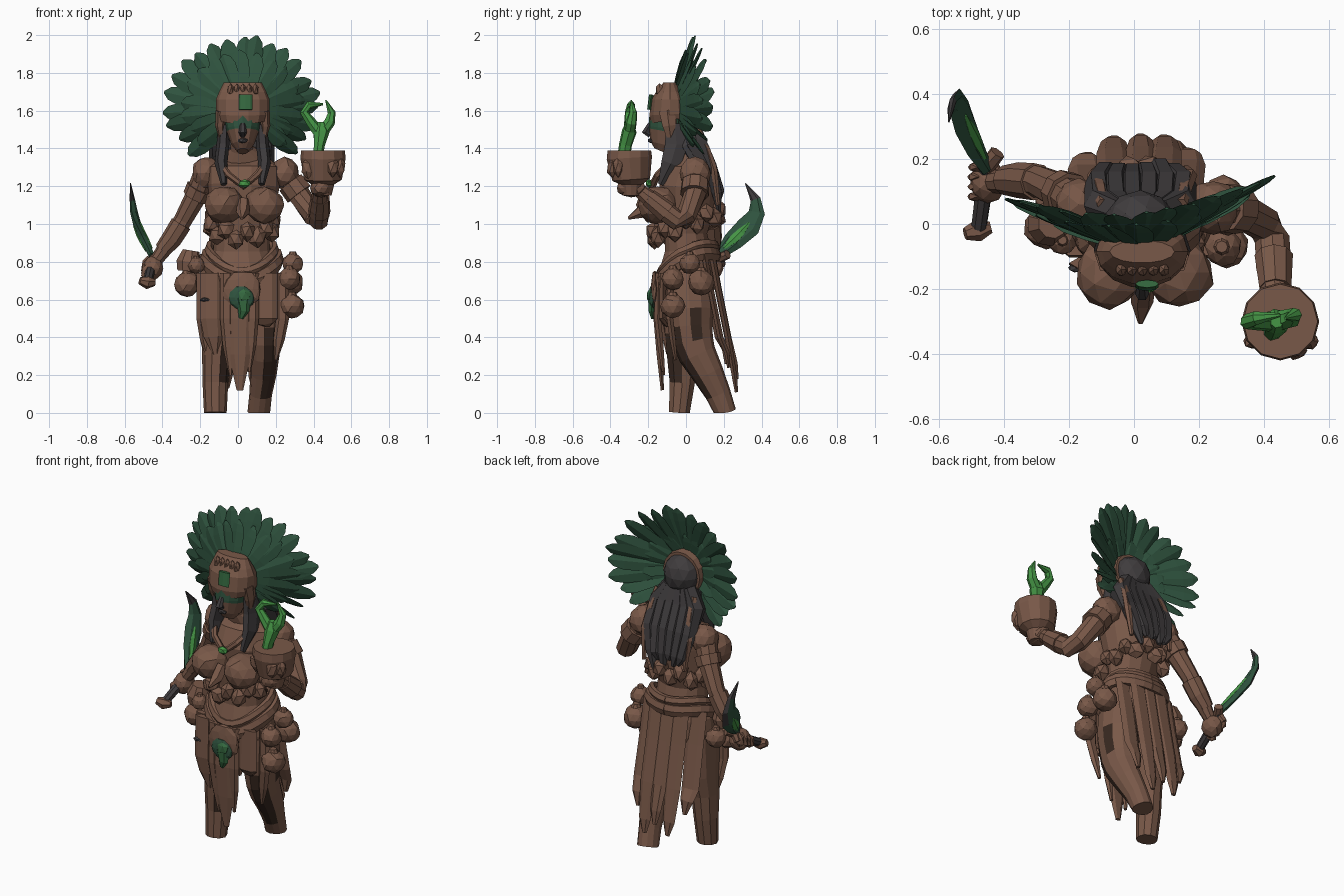
import bpy, bmesh, math, random
from mathutils import Vector

random.seed(4)


def material(name, rgb):
    m = bpy.data.materials.new(name)
    m.diffuse_color = (*rgb, 1)
    return m


BROWN = material("brown", (0.19, 0.098, 0.065))
DARK = material("dark_brown", (0.04, 0.022, 0.015))
GREY = material("charcoal", (0.05, 0.045, 0.047))
GREEN = material("feather_green", (0.028, 0.085, 0.048))
LEAF = material("leaf_green", (0.035, 0.14, 0.05))
BRIGHT = material("bright_green", (0.06, 0.3, 0.06))


def finish(name, bm, *mats):
    for v in bm.verts:
        v.co.z = max(v.co.z, 0)
    bmesh.ops.recalc_face_normals(bm, faces=bm.faces)
    me = bpy.data.meshes.new(name)
    bm.to_mesh(me)
    bm.free()
    for m in mats:
        me.materials.append(m)
    ob = bpy.data.objects.new(name, me)
    bpy.context.collection.objects.link(ob)
    return ob


def sweep(name, pts, mat, n=10, normal=(0, -1, 0), rule=None, mat2=None):
    """Elliptic sections (x, y, z, half width, half depth) joined along a path."""
    bm = bmesh.new()
    rings = []
    for i, p in enumerate(pts):
        a, b = pts[max(i - 1, 0)], pts[min(i + 1, len(pts) - 1)]
        t = (Vector(b[:3]) - Vector(a[:3])).normalized()
        side = t.cross(Vector(normal)).normalized()
        up = side.cross(t)
        w, d = p[3], p[4] if len(p) > 4 else p[3]
        angs = [2 * math.pi * k / n for k in range(n)]
        rings.append([bm.verts.new(Vector(p[:3]) + side * w * math.cos(q) + up * d * math.sin(q)) for q in angs])
    for r, s in zip(rings, rings[1:]):
        for k in range(n):
            bm.faces.new((r[k], r[(k + 1) % n], s[(k + 1) % n], s[k]))
    bm.faces.new(rings[0])
    bm.faces.new(rings[-1])
    bmesh.ops.recalc_face_normals(bm, faces=bm.faces)
    if rule:
        for f in bm.faces:
            f.material_index = int(rule(f.calc_center_median(), f.normal))
    return finish(name, bm, mat, *([mat2] if mat2 else []))


def ball(name, loc, size, mat, sub=2, jitter=0.06):
    bm = bmesh.new()
    bmesh.ops.create_icosphere(bm, subdivisions=sub, radius=1)
    s = size if isinstance(size, tuple) else (size,) * 3
    for v in bm.verts:
        v.co *= 1 + random.uniform(-jitter, jitter)
        v.co = Vector(loc) + Vector((v.co.x * s[0], v.co.y * s[1], v.co.z * s[2]))
    return finish(name, bm, mat)


# torso and neck
sweep("torso", [(0.02, 0, 0.55, 0.17, 0.12), (0.02, 0.01, 0.68, 0.2, 0.15), (0.02, 0.01, 0.77, 0.19, 0.15),
                (0.02, 0.01, 0.86, 0.15, 0.125), (0.02, 0, 0.95, 0.145, 0.115), (0.02, 0.01, 1.06, 0.165, 0.14),
                (0.03, 0.01, 1.2, 0.19, 0.155), (0.03, 0.03, 1.3, 0.19, 0.13), (0.03, 0.02, 1.36, 0.11, 0.085),
                (0.02, -0.02, 1.4, 0.06, 0.055), (0.02, -0.05, 1.48, 0.055, 0.055)], BROWN, 14)
for x in (-0.075, 0.14):
    ball("breast", (x, -0.15, 1.1), (0.105, 0.11, 0.1), BROWN)
sweep("pendant", [(0.03, -0.19, 1.12, 0.035), (0.025, -0.24, 1.06, 0.035), (0.02, -0.305, 1.03, 0.008)], BROWN, 6)
sweep("necklace", [(-0.1, -0.08, 1.33, 0.016), (-0.05, -0.15, 1.26, 0.018), (0.03, -0.18, 1.2, 0.02),
                   (0.1, -0.15, 1.26, 0.018), (0.15, -0.08, 1.33, 0.016)], BROWN, 6)
ball("necklace_gem", (0.035, -0.195, 1.215), (0.035, 0.02, 0.024), BRIGHT, 1)

# charm girdle below the chest
for i in range(18):
    a = 2 * math.pi * i / 18
    y = 0.17 * math.sin(a)
    ball("girdle_charm", (0.02 + 0.17 * math.cos(a), y, 1.0 + 0.35 * y + 0.02 * (-1) ** i),
         (0.045, 0.045, 0.055), BROWN, 1, 0.15)

# legs with dark patches
sweep("left_leg", [(-0.09, -0.01, 0.66, 0.105, 0.13), (-0.105, -0.01, 0.42, 0.085, 0.105),
                   (-0.115, -0.02, 0.3, 0.075, 0.085), (-0.12, -0.02, 0.16, 0.068, 0.07),
                   (-0.12, -0.035, 0, 0.06, 0.058)], BROWN, 10,
      rule=lambda c, n: n.x > 0.4 and n.y < 0 and 0.1 < c.z < 0.4, mat2=DARK)
sweep("right_leg", [(0.11, 0.01, 0.66, 0.115, 0.13), (0.135, 0.02, 0.54, 0.105, 0.125),
                    (0.14, 0.025, 0.46, 0.095, 0.115), (0.14, 0.035, 0.38, 0.085, 0.11),
                    (0.14, 0.06, 0.31, 0.08, 0.1), (0.135, 0.115, 0.21, 0.07, 0.085),
                    (0.12, 0.17, 0.1, 0.06, 0.068), (0.11, 0.205, 0, 0.06, 0.062)], BROWN, 12,
      rule=lambda c, n: (n.y < -0.5 and n.x > 0 and 0.1 < c.z < 0.45)
      or (n.x > 0.9 and n.y > 0 and 0.38 < c.z < 0.6), mat2=DARK)

# hip sash draped lower in the middle
for dz, w in ((0, 0.038), (0.05, 0.028)):
    ring = []
    for i in range(25):
        a = math.pi / 2 + 2 * math.pi * i / 24
        c, s = math.cos(a), math.sin(a)
        ring.append((0.02 + (0.2 - dz * 0.5) * c, 0.01 + (0.155 - dz * 0.2) * s,
                     0.745 + dz + 0.07 * c * c + 0.05 * s + 0.04 * (s > 0) * s, 0.022, w))
    sweep("hip_sash", ring, BROWN, 6, (0, 0, 1))

# front loincloth strips: top x, bottom x, bottom z, half width, top y
for x0, x1, z1, w, y0 in ((0.01, 0.01, 0.12, 0.07, -0.15), (-0.06, -0.04, 0.2, 0.035, -0.145),
                          (0.075, 0.06, 0.22, 0.035, -0.145), (-0.14, -0.12, 0.31, 0.06, -0.12),
                          (-0.18, -0.155, 0.28, 0.04, -0.08), (0.15, 0.16, 0.46, 0.06, -0.12),
                          (0.235, 0.2, 0.28, 0.035, -0.08)):
    sweep("front_cloth", [(x0, y0, 0.74, w, 0.02), (x0, y0 - 0.005, 0.5, w, 0.02),
                          ((x0 + x1) / 2, y0 + 0.01, (0.5 + z1) / 2, w * 0.85, 0.018),
                          (x1, y0 + 0.025, z1, w * 0.25, 0.01)], BROWN, 6)
ball("cloth_stud", (-0.175, -0.135, 0.6), (0.03, 0.015, 0.012), GREY, 1)

# long back skirt panels: x, half width, bottom z
for i, (x, w, z1) in enumerate(((-0.14, 0.06, 0.26), (-0.06, 0.055, 0.13), (0.02, 0.05, 0.18),
                                (0.09, 0.055, 0.11), (0.16, 0.055, 0.24))):
    y = 0.165 - 2.2 * (x - 0.02) ** 2 + 0.008 * (i % 2)
    sweep("back_skirt", [(x, y - 0.025, 0.84, w, 0.018), (x, y + 0.01, 0.65, w, 0.018),
                         (x * 1.05, y + 0.06, 0.4, w * 0.95, 0.018),
                         (x * 1.05, y + 0.095, z1 + 0.08, w * 0.7, 0.016), (x, y + 0.105, z1, 0.014, 0.01)], BROWN, 6)

# belt medallion
ball("belt_disc", (0.02, -0.165, 0.655), (0.1, 0.022, 0.1), BROWN)
ball("medallion_skull", (0.02, -0.178, 0.61), (0.068, 0.022, 0.065), GREEN, 2)
ball("medallion_brow", (0.03, -0.19, 0.62), (0.04, 0.018, 0.04), LEAF, 1)
sweep("medallion_jaw", [(0.025, -0.182, 0.61, 0.045, 0.022), (0.03, -0.182, 0.54, 0.03, 0.018),
                        (0.015, -0.175, 0.5, 0.012, 0.01)], LEAF, 6)

# gourds and pouches at the hips
for x, y, z, r in ((0.29, 0.02, 0.79, 0.055), (0.275, 0.08, 0.69, 0.07), (0.285, -0.07, 0.565, 0.066),
                   (0.27, -0.07, 0.71, 0.06), (-0.27, -0.01, 0.68, 0.068), (-0.25, 0.07, 0.7, 0.058),
                   (-0.22, -0.05, 0.78, 0.045)):
    ball("gourd", (x, y, z), r, BROWN)
    sweep("gourd_neck", [(x, y, z + r * 0.8, r * 0.45), (x, y, z + r * 1.15, r * 0.3)], BROWN, 8)
sweep("pouch_lid", [(-0.265, 0, 0.75, 0.06), (-0.26, 0, 0.8, 0.07), (-0.25, 0, 0.86, 0.045)], BROWN, 9)

# lowered arm with hand
ball("left_shoulder", (-0.17, 0.06, 1.27), (0.075, 0.08, 0.085), BROWN)
sweep("left_arm", [(-0.17, 0.06, 1.27, 0.065), (-0.225, 0.1, 1.14, 0.058), (-0.29, 0.13, 1.02, 0.05),
                   (-0.35, 0.135, 0.92, 0.05), (-0.43, 0.13, 0.81, 0.035)], BROWN, 9)
sweep("left_bracer", [(-0.3, 0.13, 1.0, 0.058), (-0.35, 0.135, 0.92, 0.056), (-0.4, 0.135, 0.86, 0.045)], BROWN, 9)
sweep("left_armlet", [(-0.2, 0.085, 1.19, 0.075), (-0.225, 0.1, 1.14, 0.07)], BROWN, 9)
ball("left_hand", (-0.45, 0.13, 0.765), (0.055, 0.065, 0.065), BROWN, 2)
for i in range(4):
    ball("left_finger", (-0.48, 0.085 + 0.03 * i, 0.745 + 0.014 * i), (0.036, 0.018, 0.045), BROWN, 1)

# curved knife
sweep("knife_grip", [(-0.48, -0.03, 0.69, 0.024), (-0.465, 0.08, 0.75, 0.026), (-0.45, 0.19, 0.82, 0.024)], GREY, 8)
sweep("knife_pommel", [(-0.52, -0.03, 0.7, 0.02), (-0.48, -0.02, 0.69, 0.035), (-0.44, -0.01, 0.69, 0.018)], BROWN, 7)
sweep("knife_guard", [(-0.48, 0.19, 0.78, 0.02), (-0.45, 0.18, 0.82, 0.028), (-0.42, 0.22, 0.84, 0.025)], BROWN, 7)
BLADE = (1, -0.3, 0.1)
sweep("knife_blade", [(-0.455, 0.17, 0.83, 0.025, 0.018), (-0.495, 0.25, 0.91, 0.055, 0.02),
                      (-0.53, 0.33, 0.985, 0.065, 0.02), (-0.55, 0.375, 1.06, 0.045, 0.017),
                      (-0.56, 0.368, 1.13, 0.028, 0.012), (-0.57, 0.315, 1.215, 0.003, 0.003)], GREEN, 6, BLADE,
      rule=lambda c, n: c.z > 1.1 or (n.y > 0.6 and c.z < 1.1), mat2=GREY)
sweep("knife_inlay", [(-0.472, 0.2, 0.865, 0.01, 0.022), (-0.497, 0.255, 0.915, 0.034, 0.026),
                      (-0.515, 0.29, 0.95, 0.03, 0.026), (-0.535, 0.335, 1.0, 0.008, 0.023)], BRIGHT, 8, BLADE)

# raised arm with hand
ball("right_shoulder", (0.245, 0.05, 1.27), (0.08, 0.085, 0.085), BROWN)
sweep("right_arm", [(0.24, 0.05, 1.27, 0.065), (0.32, 0.05, 1.16, 0.06), (0.4, 0, 1.04, 0.055),
                    (0.425, -0.05, 1.02, 0.055), (0.43, -0.14, 1.09, 0.055), (0.435, -0.25, 1.18, 0.038)], BROWN, 9,
      (1, 0, 0))
sweep("right_armlet", [(0.28, 0.05, 1.22, 0.075), (0.325, 0.045, 1.16, 0.077)], BROWN, 9)
sweep("right_bracer", [(0.43, -0.1, 1.06, 0.06), (0.435, -0.2, 1.14, 0.05)], BROWN, 9, (1, 0, 0))
ball("right_hand", (0.44, -0.29, 1.19), (0.058, 0.08, 0.05), BROWN)

# ritual bowl and flame
sweep("bowl", [(0.45, -0.29, 1.15, 0.045), (0.45, -0.29, 1.21, 0.06), (0.45, -0.29, 1.235, 0.1),
               (0.45, -0.3, 1.35, 0.12), (0.45, -0.3, 1.39, 0.115), (0.45, -0.3, 1.39, 0.09),
               (0.45, -0.3, 1.37, 0.08)], BROWN, 12)
for x, y in ((0.54, -0.36), (0.5, -0.39), (0.37, -0.36)):
    ball("bowl_charm", (x, y, 1.3), (0.035, 0.03, 0.055), BROWN, 1, 0.15)
sweep("flame_stem", [(0.42, -0.33, 1.35, 0.028, 0.035), (0.43, -0.32, 1.42, 0.03, 0.035),
                     (0.44, -0.3, 1.49, 0.045, 0.04), (0.44, -0.3, 1.54, 0.02)], BRIGHT, 7)
sweep("flame_left", [(0.43, -0.3, 1.48, 0.032), (0.385, -0.3, 1.54, 0.028), (0.35, -0.3, 1.59, 0.024),
                     (0.375, -0.29, 1.63, 0.022), (0.45, -0.28, 1.635, 0.006)], BRIGHT, 7)
sweep("flame_right", [(0.44, -0.3, 1.48, 0.032), (0.485, -0.29, 1.54, 0.03), (0.495, -0.28, 1.59, 0.022),
                      (0.465, -0.29, 1.655, 0.004)], BRIGHT, 7)

# face with painted mask
sweep("face", [(0.025, -0.13, 1.385, 0.03, 0.04), (0.025, -0.115, 1.42, 0.06, 0.075),
               (0.025, -0.105, 1.49, 0.085, 0.095), (0.025, -0.1, 1.505, 0.09, 0.1),
               (0.025, -0.095, 1.56, 0.095, 0.1), (0.025, -0.08, 1.62, 0.1, 0.1)], BROWN, 12,
      rule=lambda c, n: 1.495 < c.z < 1.57 and n.y < -0.1, mat2=GREEN)
sweep("nose", [(0.025, -0.19, 1.53, 0.014), (0.025, -0.215, 1.485, 0.022), (0.025, -0.19, 1.47, 0.016)], GREY, 6)
ball("lips", (0.025, -0.185, 1.442), (0.03, 0.018, 0.015), GREY, 1)

# headband over the brow, leaving the back of the head clear
sweep("headband", [(0.025, -0.08, 1.55, 0.13, 0.11), (0.025, -0.085, 1.58, 0.142, 0.112),
                   (0.025, -0.085, 1.66, 0.142, 0.1), (0.025, -0.085, 1.7, 0.125, 0.075),
                   (0.025, -0.085, 1.75, 0.1, 0.035)], BROWN, 14)
for i in range(5):
    ball("band_carving", (-0.04 + 0.033 * i, -0.14, 1.71), (0.018, 0.022, 0.035), BROWN, 1)
sweep("band_plate", [(0.04, -0.194, 1.605, 0.036, 0.012), (0.04, -0.184, 1.685, 0.036, 0.012)], LEAF, 8)

# feather fan, sweeping back at the sides
for count, length, y0 in ((21, 0.43, -0.075), (17, 0.345, -0.09), (15, 0.25, -0.07)):
    for i in range(count):
        a = math.radians(-38 + 256 * i / (count - 1)) + random.uniform(-0.05, 0.05)
        c, s = math.cos(a), math.sin(a)
        r = length * random.uniform(0.94, 1.0) * (0.87 if s < -0.3 else 1 - 0.055 * abs(s))
        back = 0.115 + 0.07 * c * c + 0.035 * c
        twist = random.uniform(-0.3, 0.3)

        def at(f, w, d):
            return (0.02 + r * f * c, y0 + back * f * r / 0.41, 1.6 + r * f * s, w, d)
        sweep("feather", [at(0.2, 0.025, 0.008), at(0.55, 0.048, 0.011), at(0.8, 0.05, 0.01),
                          at(0.93, 0.035, 0.008), at(1.0, 0.008, 0.004)], GREEN, 4,
              (-0.3 * c - twist * s, -1, -0.2 + twist * c))

# hair cap, back hair and front locks
ball("hair_cap", (0.02, 0.0, 1.595), (0.11, 0.105, 0.115), GREY, 2, 0.03)
sweep("cap_rim", [(0.02, -0.04, 1.595, 0.13, 0.135), (0.02, 0.015, 1.595, 0.122, 0.127)], BROWN, 14, (0, 0, 1))
for i in range(6):
    x = -0.11 + 0.052 * i
    z1 = 1.04 + random.uniform(0, 0.1)
    sweep("back_hair", [(0.02 + (x - 0.02) * 0.5, 0.03, 1.53, 0.04, 0.05), (x, 0.055, 1.43, 0.045, 0.06),
                        (x, 0.125, 1.3, 0.042, 0.045), (x * 0.8, 0.165 + random.uniform(-0.01, 0.02), 1.17, 0.036, 0.03),
                        (x * 0.6, 0.175, z1, 0.012)], GREY, 6)
for sx in (-1, 1):
    x = 0.025 + sx * 0.1
    sweep("front_lock", [(x, -0.06, 1.53, 0.028, 0.055), (x + sx * 0.005, -0.05, 1.42, 0.034, 0.07),
                         (x + sx * 0.015, -0.08, 1.32, 0.034, 0.06), (x, -0.135, 1.21, 0.016)], GREY, 6)
    sweep("side_hair", [(x - sx * 0.03, 0.02, 1.5, 0.035, 0.055), (x + sx * 0.01, 0.035, 1.42, 0.04, 0.065),
                        (x + sx * 0.025, 0.08, 1.3, 0.03, 0.04)], GREY, 6)
    sweep("ear_flap", [(x + sx * 0.015, -0.1, 1.6, 0.028, 0.05), (x + sx * 0.02, -0.09, 1.52, 0.026, 0.04),
                       (x + sx * 0.015, -0.08, 1.45, 0.01, 0.02)], BROWN, 6)
    sweep("back_ribbon", [(x + sx * 0.02, 0.06, 1.5, 0.02, 0.02), (x + sx * 0.03, 0.11, 1.4, 0.025, 0.018),
                          (x + sx * 0.045, 0.15, 1.28, 0.025, 0.02), (x + sx * 0.035, 0.17, 1.1, 0.012)], BROWN, 6)
